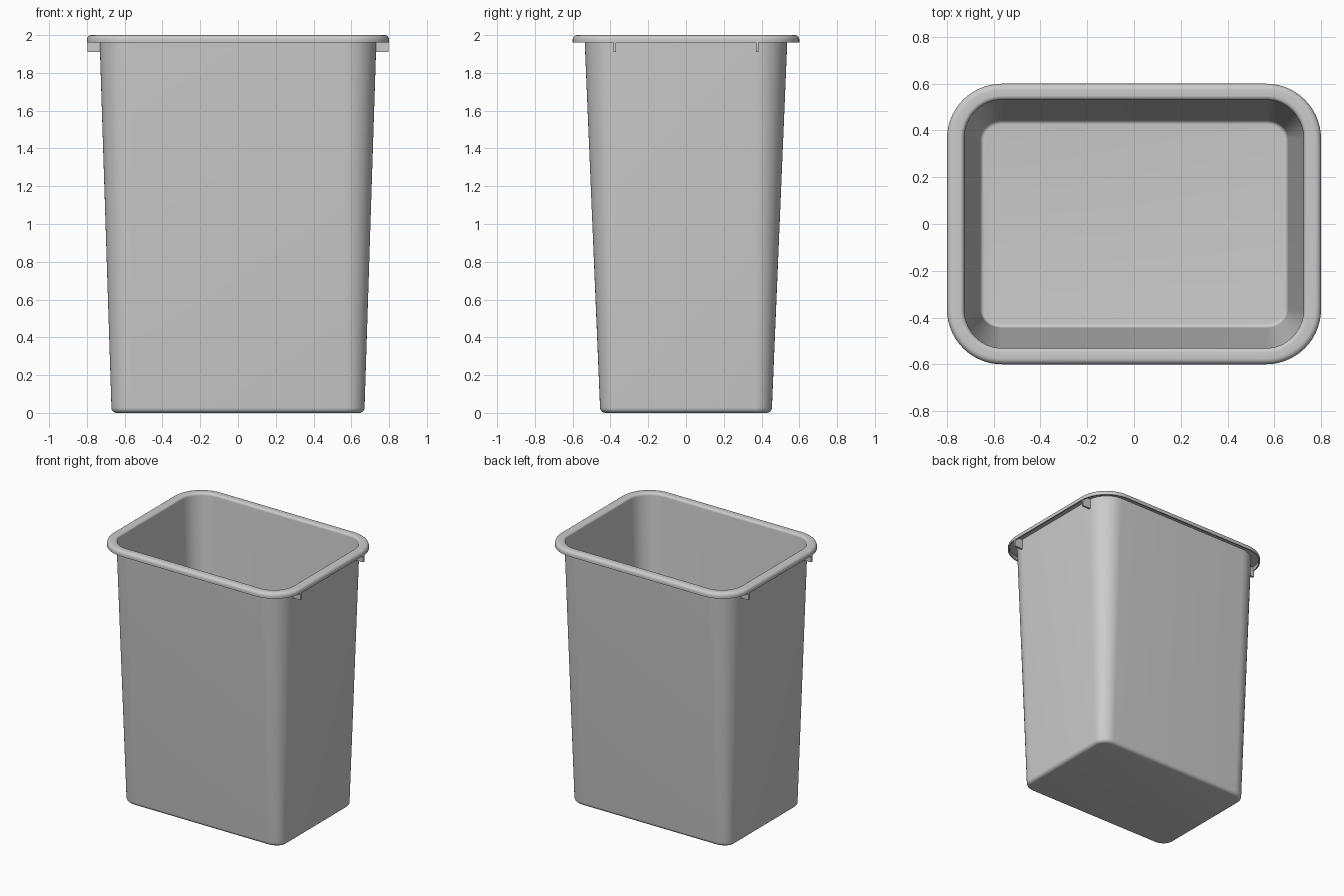
import bpy, bmesh, math

if "Cube" in bpy.data.objects:
    bpy.data.objects.remove(bpy.data.objects["Cube"])

CX, CY = 0.565, 0.365   # corner centres shared by every ring
SEG = 14                # segments per rounded corner


def ring(bm, hx, hy, z):
    verts = []
    for k, (sx, sy) in enumerate([(1, 1), (-1, 1), (-1, -1), (1, -1)]):
        for i in range(SEG + 1):
            a = math.pi / 2 * (k + i / SEG)
            verts.append(bm.verts.new((sx * CX + (hx - CX) * math.cos(a),
                                       sy * CY + (hy - CY) * math.sin(a), z)))
    return verts


def arc(x, y, z, r, a0, a1, n=6):
    """Quarter-round profile steps; x, y, z is the arc centre."""
    pts = []
    for i in range(n + 1):
        a = math.radians(a0 + (a1 - a0) * i / n)
        pts.append((x + r * math.cos(a), y + r * math.sin(0) + r * math.cos(a), z + r * math.sin(a)))
    return pts


def finish(bm, name, smooth=True):
    bmesh.ops.recalc_face_normals(bm, faces=bm.faces[:])
    me = bpy.data.meshes.new(name)
    bm.to_mesh(me)
    bm.free()
    ob = bpy.data.objects.new(name, me)
    bpy.context.collection.objects.link(ob)
    if smooth:
        bpy.ops.object.select_all(action='DESELECT')
        ob.select_set(True)
        bpy.context.view_layer.objects.active = ob
        bpy.ops.object.shade_smooth_by_angle(angle=math.radians(35))
    return ob


# Bin shell: outside bottom, wall, hollow rim, inside wall, floor
profile = (
    arc(0.642, 0.427, 0.028, 0.028, -90, 0)                 # bottom edge
    + [(0.733, 0.537, 1.985), (0.788, 0.588, 1.985),        # wall, rim underside
       (0.790, 0.590, 1.96), (0.800, 0.600, 1.96)]          # lip
    + arc(0.775, 0.575, 1.975, 0.025, 0, 90)                # rim outer round
    + arc(0.744, 0.549, 1.982, 0.018, 90, 180)              # rim inner round
    + arc(0.640, 0.426, 0.034, 0.018, 0, -90)               # floor edge
)
bm = bmesh.new()
rings = [ring(bm, *p) for p in profile]
n = len(rings[0])
for a, b in zip(rings, rings[1:]):
    for i in range(n):
        j = (i + 1) % n
        bm.faces.new((a[i], a[j], b[j], b[i]))
bm.faces.new(rings[0])
bm.faces.new(rings[-1])
finish(bm, "bin_shell")

# Four small ribs under the rim ends
for sx, side in ((1, "right"), (-1, "left")):
    for sy, end in ((1, "back"), (-1, "front")):
        bm = bmesh.new()
        outline = [(0.727, 1.91), (0.798, 1.91), (0.798, 1.965),
                   (0.789, 1.965), (0.789, 1.986), (0.730, 1.986)]
        f = bm.faces.new([bm.verts.new((sx * x, sy * 0.37, z)) for x, z in outline])
        ext = bmesh.ops.extrude_face_region(bm, geom=[f])
        for v in ext["geom"]:
            if isinstance(v, bmesh.types.BMVert):
                v.co.y += sy * 0.015
        finish(bm, f"rim_rib_{side}_{end}", smooth=False)
